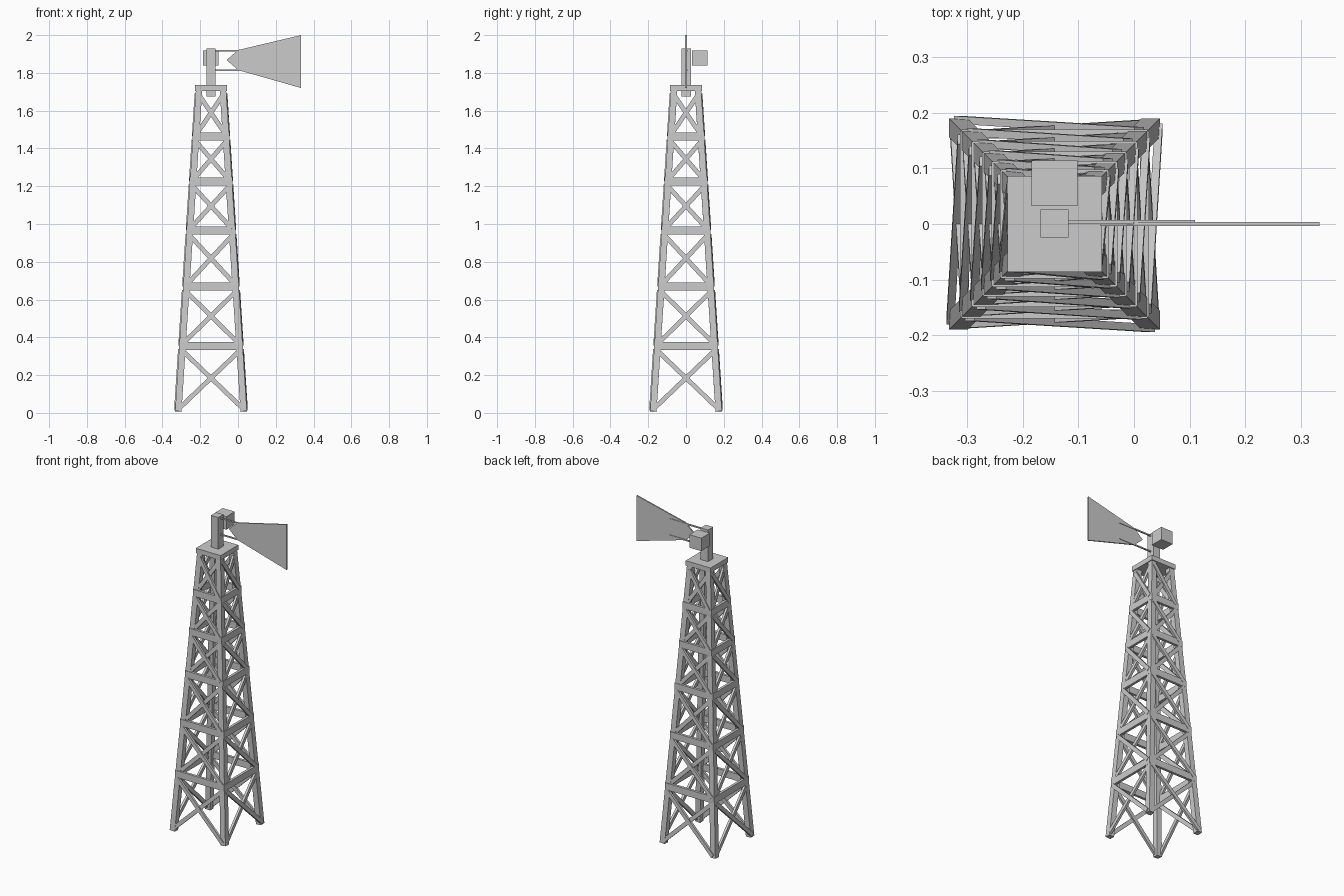
import bpy
import bmesh
from mathutils import Matrix, Vector

cube = bpy.data.objects.get("Cube")
if cube:
    bpy.data.objects.remove(cube)

steel = bpy.data.materials.new("light grey steel")
steel.use_nodes = True
GREY = (0.6, 0.6, 0.6, 1)
steel.diffuse_color = GREY
steel.node_tree.nodes["Principled BSDF"].inputs["Base Color"].default_value = GREY

CX = -0.143             # tower axis
LEVELS = [0.01, 0.355, 0.668, 0.965, 1.225, 1.463, 1.71]


def finish(name, bm):
    bmesh.ops.recalc_face_normals(bm, faces=bm.faces)
    mesh = bpy.data.meshes.new(name)
    bm.to_mesh(mesh)
    bm.free()
    mesh.materials.append(steel)
    obj = bpy.data.objects.new(name, mesh)
    bpy.context.collection.objects.link(obj)
    return obj


def box(name, lo, hi):
    lo, hi = Vector(lo), Vector(hi)
    bm = bmesh.new()
    bmesh.ops.create_cube(bm, size=1, matrix=Matrix.Translation((lo + hi) / 2)
                          @ Matrix.Diagonal((hi - lo).to_4d()))
    return finish(name, bm)


def beam(name, a, b, width, depth, facing):
    """Rectangular bar from a to b; depth is measured along facing."""
    a, b = Vector(a), Vector(b)
    along = (b - a).normalized()
    side = along.cross(facing).normalized()
    out = side.cross(along)
    rot = Matrix((side, out, along)).transposed().to_4x4()
    bm = bmesh.new()
    bmesh.ops.create_cube(bm, size=1, matrix=Matrix.Translation((a + b) / 2) @ rot
                          @ Matrix.Diagonal((width, depth, (b - a).length, 1)))
    return finish(name, bm)


def spread(z):
    """Half distance between leg centres at height z."""
    return 0.173 - 0.110 * (z - 0.01) / 1.70


# Legs
for sx, xname in ((-1, "right"), (1, "left")):
    for sy, yname in ((-1, "front"), (1, "back")):
        ends = [(CX + sx * spread(z), sy * spread(z), z) for z in (0.008, 1.71)]
        beam(f"leg_{yname}_{xname}", *ends, 0.034, 0.034, Vector((0, 1, 0)))

# Girts and crossed braces on each of the four sides
for turn, side in enumerate(("front", "left", "back", "right")):
    rot = Matrix.Rotation(turn * 1.5707963, 3, "Z")
    facing = rot @ Vector((0, -1, 0))

    def on_side(u, out, z):
        return rot @ Vector((u, -out, z)) + Vector((CX, 0, 0))

    for i, z in enumerate(LEVELS[1:-1], 1):
        w = spread(z)
        beam(f"girt_{side}_{i}", on_side(-w - 0.017, w + 0.011, z),
             on_side(w + 0.017, w + 0.011, z), 0.042, 0.016, facing)
    for i, (z0, z1) in enumerate(zip(LEVELS, LEVELS[1:]), 1):
        z0, z1 = z0 + 0.01, z1 - 0.025
        w0, w1 = spread(z0), spread(z1)
        for s, name in ((-1, "rising"), (1, "falling")):
            gap = 0.012 + 0.003 * s
            beam(f"brace_{name}_{side}_{i}", on_side(s * w0, w0 + gap, z0),
                 on_side(-s * w1, w1 + gap, z1), 0.024, 0.014, facing)

# Head of the tower
box("top_platform", (-0.228, -0.086, 1.705), (-0.058, 0.086, 1.735))
box("mast", (-0.168, -0.024, 1.675), (-0.118, 0.026, 1.93))
box("gear_box", (-0.184, 0.032, 1.838), (-0.102, 0.114, 1.918))

# Tail rods
for name, z in (("lower", 1.815), ("upper", 1.916)):
    box(f"tail_rod_{name}", (-0.12, 0.0, z - 0.004), (0.11, 0.007, z + 0.004))

# Tail vane
bm = bmesh.new()
outline = [(-0.06, 1.868), (0.0, 1.815), (0.334, 1.72), (0.334, 2.0), (0.0, 1.921)]
face = bm.faces.new([bm.verts.new((x, -0.004, z)) for x, z in outline])
solid = bmesh.ops.extrude_face_region(bm, geom=[face])
bmesh.ops.translate(bm, vec=(0, 0.008, 0),
                    verts=[g for g in solid["geom"] if isinstance(g, bmesh.types.BMVert)])
finish("tail_vane", bm)
